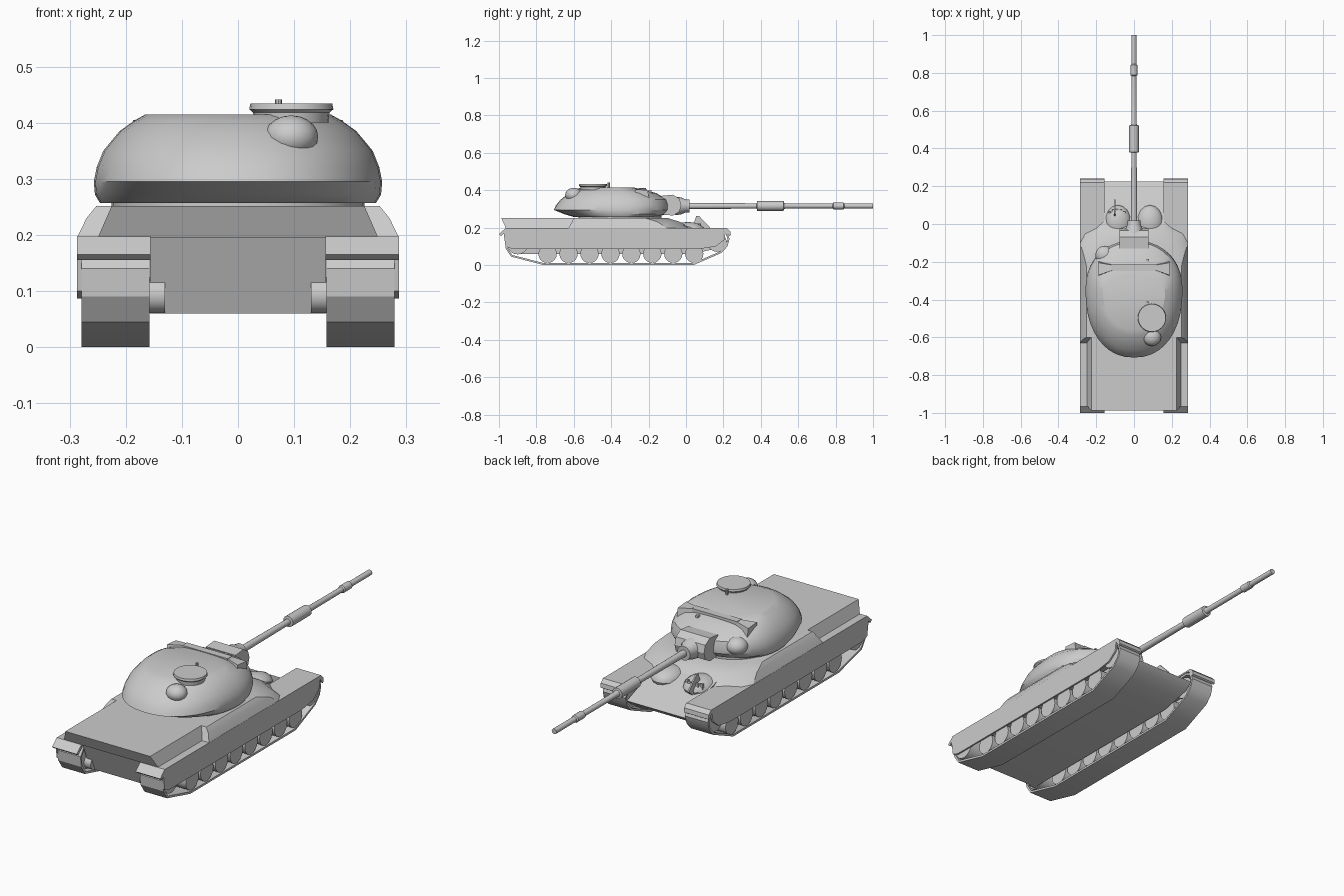
import bpy, bmesh, math
from math import sin, cos, pi
from mathutils import Vector

if "Cube" in bpy.data.objects:
    bpy.data.objects.remove(bpy.data.objects["Cube"])


def loft(name, rings):
    """Skin a list of equal-length closed rings and cap both ends."""
    bm = bmesh.new()
    vr = [[bm.verts.new(p) for p in r] for r in rings]
    n = len(rings[0])
    for a, b in zip(vr, vr[1:]):
        for i in range(n):
            bm.faces.new((a[i], a[(i + 1) % n], b[(i + 1) % n], b[i]))
    bm.faces.new(vr[0])
    bm.faces.new(vr[-1])
    bmesh.ops.recalc_face_normals(bm, faces=bm.faces)
    me = bpy.data.meshes.new(name)
    bm.to_mesh(me)
    bm.free()
    ob = bpy.data.objects.new(name, me)
    bpy.context.collection.objects.link(ob)
    return ob


def prism(name, profile, x0, x1):
    """Side profile of (y, z) points extruded along x."""
    return loft(name, [[(x, y, z) for y, z in profile] for x in (x0, x1)])


def box(name, x0, x1, y0, y1, z0, z1):
    return prism(name, [(y0, z0), (y1, z0), (y1, z1), (y0, z1)], x0, x1)


def lathe(name, axis, centre, steps, n=20):
    """Round part along an axis from (position, radius) steps."""
    def pt(t, r, a):
        u, v = r * cos(a), r * sin(a)
        off = {'X': (t, u, v), 'Y': (u, t, v), 'Z': (u, v, t)}[axis]
        return Vector(centre) + Vector(off)
    return loft(name, [[pt(t, r, 2 * pi * i / n) for i in range(n)] for t, r in steps])


def ball(name, centre, scale):
    bm = bmesh.new()
    bmesh.ops.create_uvsphere(bm, u_segments=16, v_segments=10, radius=1)
    bmesh.ops.scale(bm, vec=scale, verts=bm.verts)
    bmesh.ops.translate(bm, vec=centre, verts=bm.verts)
    me = bpy.data.meshes.new(name)
    bm.to_mesh(me)
    bm.free()
    bpy.context.collection.objects.link(bpy.data.objects.new(name, me))


def mirrored(half, z):
    """Plan outline from a half outline of (x, y), at height z."""
    return [(x, y, z) for x, y in half] + [(-x, y, z) for x, y in reversed(half)]


# Hull tub between the tracks, with sloped nose
prism("hull_tub", [(-.955, .197), (-.90, .06), (.04, .06), (.19, .095), (.225, .125),
                   (.03, .2), (-.05, .225), (-.15, .248), (-.9, .248)], -.157, .157)

# Rear engine deck
loft("rear_deck", [mirrored([(.25, -.962), (.25, -.5)], .195),
                   mirrored([(.225, -.988), (.225, -.5)], .252)])

# Wide cast upper hull with rounded front
loft("upper_hull", [
    mirrored([(.287, -.63), (.287, -.1), (.26, -.05), (.2, -.02), (.155, .02)], .195),
    mirrored([(.270, -.61), (.270, -.15), (.245, -.1), (.19, -.06), (.14, -.03)], .23),
    mirrored([(.252, -.60), (.252, -.22), (.22, -.18), (.17, -.14), (.1, -.1)], .252)])

# Driver bulges and periscopes on the nose plate
for s in (-1, 1):
    ball("driver_bulge", (s * .085, .01, .185), (.07, .09, .045))
for i in range(5):
    a = math.radians(50 + 20 * i)
    x, y = -.09 + .06 * cos(a), .02 + .055 * sin(a)
    box("periscope", x - .007, x + .007, y - .005, y + .005, .19, .222)
prism("lamp_guard", [(.03, .19), (.10, .175), (.13, .2), (.07, .262), (.055, .262)], -.105, -.098)

# Running gear
outer = [(-.76, 0), (.04, 0), (.19, .065), (.222, .1), (.233, .14), (.22, .175), (.19, .188),
         (-.9, .188), (-.945, .175), (-.968, .14), (-.965, .09), (-.935, .045)]


def inset(poly, d):
    """Offset a counter-clockwise outline inwards."""
    res = []
    for i, p in enumerate(poly):
        p, a, b = Vector(p), Vector(poly[i - 1]), Vector(poly[(i + 1) % len(poly)])
        d1, d2 = (p - a).normalized(), (b - p).normalized()
        n1, n2 = Vector((-d1.y, d1.x)), Vector((-d2.y, d2.x))
        res.append(tuple(p + (n1 + n2) * d / (1 + n1.dot(n2))))
    return res


inner = inset(outer, .01)
for s in (-1, 1):
    # Track band: closed square section swept round the outline
    sections = [[(s * .158, *o), (s * .279, *o), (s * .279, *i), (s * .158, *i)]
                for o, i in zip(outer, inner)]
    bm = bmesh.new()
    vr = [[bm.verts.new(p) for p in q] for q in sections]
    for k in range(len(vr)):
        a, b = vr[k - 1], vr[k]
        for j in range(4):
            bm.faces.new((a[j], a[(j + 1) % 4], b[(j + 1) % 4], b[j]))
    bmesh.ops.recalc_face_normals(bm, faces=bm.faces)
    me = bpy.data.meshes.new("track")
    bm.to_mesh(me)
    bm.free()
    bpy.context.collection.objects.link(bpy.data.objects.new("track", me))

    for k in range(8):
        lathe("road_wheel", 'X', (s * .22, -.74 + k * .112, .06), [(-.055, .049), (.055, .049)])
    lathe("idler", 'X', (s * .22, .165, .123), [(-.055, .052), (.055, .052)])
    lathe("sprocket", 'X', (s * .22, -.9, .113), [(-.055, .056), (.055, .056)])
    lathe("final_drive", 'X', (s * .148, -.9, .093), [(-.018, .032), (.018, .032)])

    # Side skirt and fender with drooping end flaps
    prism("side_skirt", [(-.965, .195), (-.975, .17), (-.965, .10), (-.93, .087), (.08, .087),
                         (.16, .10), (.205, .135), (.215, .195)], s * .279, s * .287)
    prism("fender", [(-.965, .197), (-1.0, .165), (-.988, .155), (-.955, .189), (.205, .189),
                     (.232, .155), (.24, .16), (.237, .18), (.22, .197)], s * .156, s * .287)


# Turret: egg-shaped rings with a wide middle
def egg(z, back, front, w, mid=-.35, n=40):
    pts = []
    for i in range(n):
        a = 2 * pi * i / n
        c, q = cos(a), sin(a)
        x = w * math.copysign(abs(c) ** .9, c)
        ry = (front - mid) if q > 0 else (mid - back)
        pts.append((x, mid + ry * math.copysign(abs(q) ** .9, q), z))
    return pts


loft("turret", [egg(.257, -.60, -.15, .246), egg(.272, -.65, -.11, .255),
                egg(.295, -.707, -.09, .257), egg(.32, -.695, -.088, .252),
                egg(.35, -.67, -.097, .24), egg(.385, -.625, -.16, .211),
                egg(.403, -.59, -.23, .186), egg(.415, -.56, -.28, .165)])
loft("turret_ring", [egg(.245, -.575, -.13, .225), egg(.262, -.575, -.13, .225)])

# Turret fittings
lathe("cupola", 'Z', (.095, -.497, 0), [(.40, .066), (.418, .068), (.424, .075), (.434, .073)], 24)
lathe("cupola_periscope", 'Z', (.072, -.413, 0), [(.40, .006), (.441, .006)], 8)
ball("rear_vent", (.095, -.60, .375), (.048, .046, .038))
ball("cheek_bulge", (-.155, -.165, .325), (.05, .05, .04))

# Rangefinder: cross bar with flared triangular ears
box("rangefinder_bar", -.12, .12, -.25, -.215, .37, .411)
for s in (-1, 1):
    loft("rangefinder_ear", [
        [(s * .187, -.285, .345), (s * .187, -.195, .345), (s * .187, -.205, .40), (s * .187, -.27, .405)],
        [(s * .10, -.245, .37), (s * .10, -.215, .37), (s * .10, -.22, .411), (s * .10, -.24, .411)]])
box("front_periscope", .065, .08, -.2, -.185, .36, .40)

# Gun mantlet, collar and barrel
prism("mantlet", [(-.13, .27), (-.07, .265), (-.035, .285), (-.025, .32), (-.035, .355),
                  (-.07, .376), (-.13, .37)], -.078, .078)
lathe("gun_collar", 'Y', (0, 0, .316), [(-.06, .05), (-.025, .045), (-.005, .036), (.018, .034)])
lathe("gun_barrel", 'Y', (0, 0, .316), [
    (-.05, .017), (.378, .014), (.38, .026), (.522, .026), (.524, .016), (.535, .0135), (.783, .0125),
    (.788, .018), (.842, .018), (.847, .013), (1.0, .013)], 16)

# Smooth curved faces, keep the hard edges
for ob in bpy.data.objects:
    ob.select_set(True)
    bpy.context.view_layer.objects.active = ob
bpy.ops.object.shade_smooth_by_angle(angle=math.radians(28))
